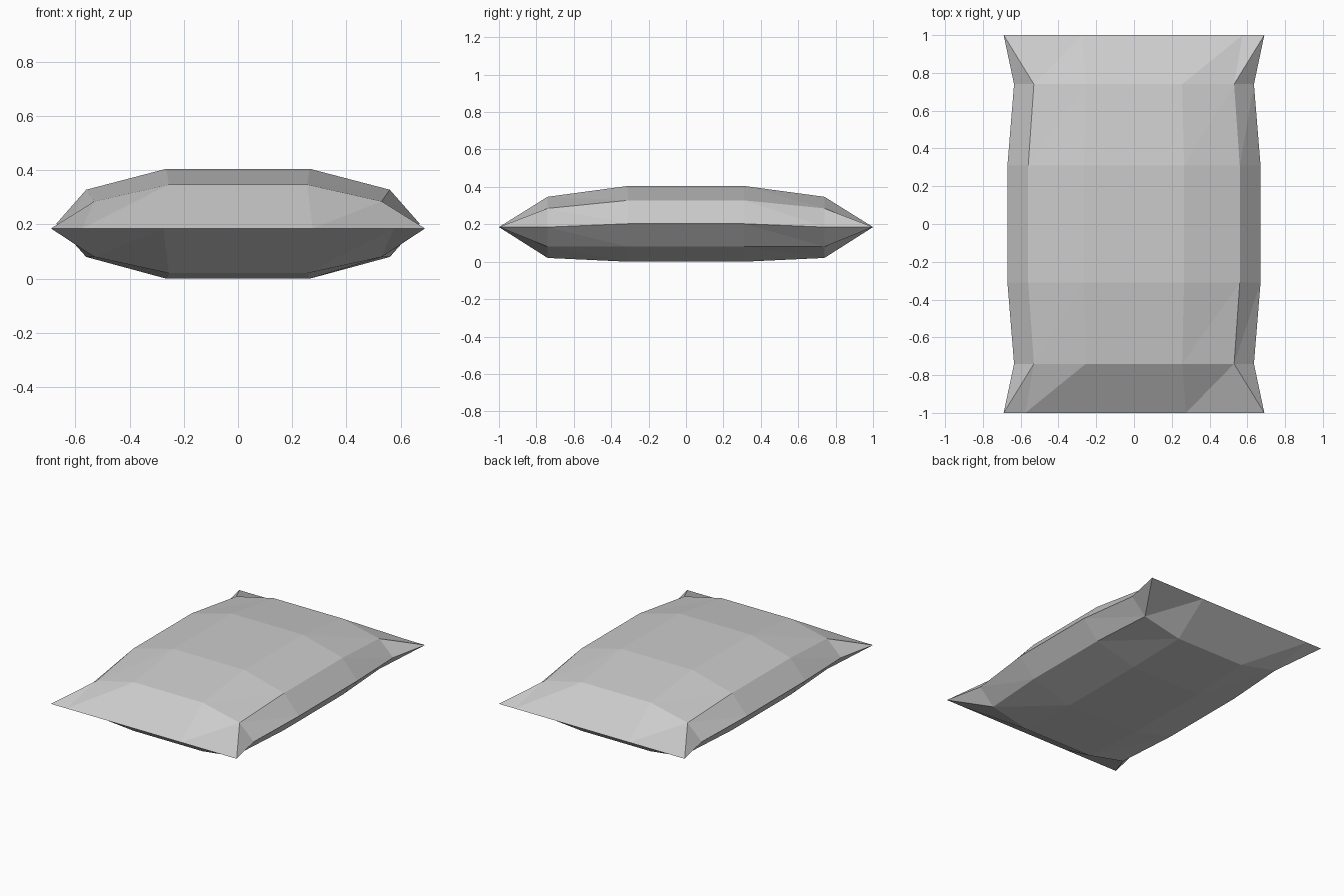
import bpy
import bmesh

cube = bpy.data.objects.get("Cube")
if cube:
    bpy.data.objects.remove(cube, do_unlink=True)

# Plain grey fabric
fabric = bpy.data.materials.new("grey_fabric")
fabric.use_nodes = True
grey = (0.6, 0.6, 0.6, 1)
fabric.diffuse_color = grey
fabric.node_tree.nodes["Principled BSDF"].inputs["Base Color"].default_value = grey

SEAM_Z = 0.185


def ring(bm, y, side, shoulder, crown, side_z, top, bottom):
    """Ten-point cross-section; top and bottom hold (shoulder z, crown z)."""
    upper = [(-side, side_z), (-shoulder, top[0]), (-crown, top[1]),
             (crown, top[1]), (shoulder, top[0])]
    lower = [(side, side_z), (shoulder, bottom[0]), (crown, bottom[1]),
             (-crown, bottom[1]), (-shoulder, bottom[0])]
    return [bm.verts.new((x, y, z)) for x, z in upper + lower]


def seam(bm, y):
    flat = (SEAM_Z, SEAM_Z)
    return ring(bm, y, 0.69, 0.575, 0.275, SEAM_Z, flat, flat)


def neck(bm, y):
    return ring(bm, y, 0.635, 0.53, 0.255, SEAM_Z, (0.285, 0.347), (0.08, 0.02))


def belly(bm, y):
    return ring(bm, y, 0.67, 0.56, 0.265, 0.203, (0.328, 0.405), (0.08, 0.0))


# Pillow body: pinched seams at both ends, full in the middle
bm = bmesh.new()
rings = [seam(bm, -1), neck(bm, -0.74), belly(bm, -0.31),
         belly(bm, 0.31), neck(bm, 0.74), seam(bm, 1)]

for k, (a, b) in enumerate(zip(rings, rings[1:])):
    for i in range(10):
        j = (i + 1) % 10
        # Corner folds always spread out from the pillow tip
        flip = (k == 0 and j in (0, 5)) or (k == 4 and i in (0, 5))
        if flip:
            tris = ((a[i], a[j], b[i]), (a[j], b[j], b[i]))
        else:
            tris = ((a[i], a[j], b[j]), (a[i], b[j], b[i]))
        for tri in tris:
            bm.faces.new(tri)

# Close the seams where upper and lower cloth meet
bmesh.ops.remove_doubles(bm, verts=bm.verts, dist=0.0005)
bmesh.ops.recalc_face_normals(bm, faces=bm.faces)

mesh = bpy.data.meshes.new("pillow")
bm.to_mesh(mesh)
bm.free()
mesh.materials.append(fabric)
pillow = bpy.data.objects.new("pillow", mesh)
bpy.context.collection.objects.link(pillow)
